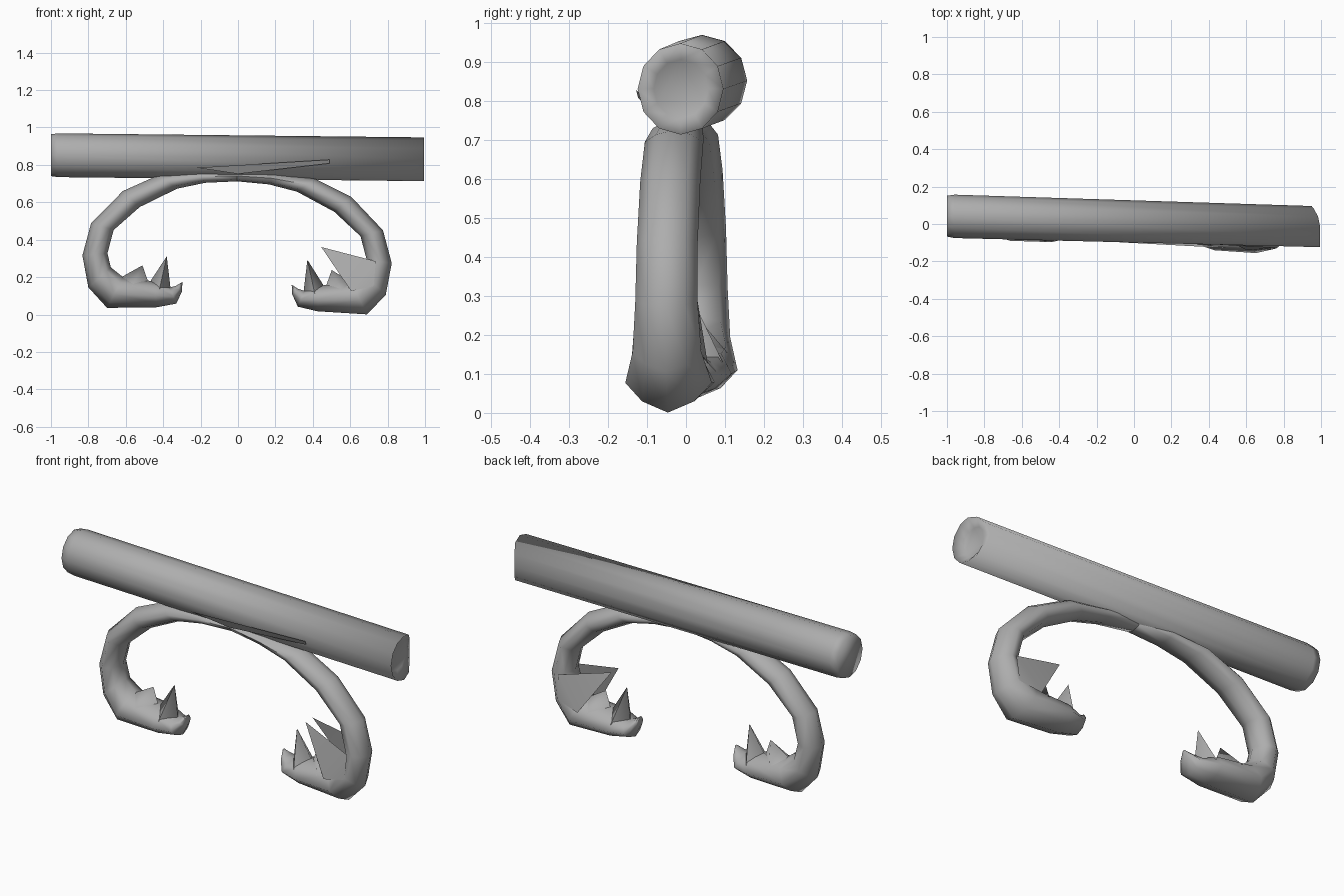
import bpy, math
from mathutils import Vector

if "Cube" in bpy.data.objects:
    bpy.data.objects.remove(bpy.data.objects["Cube"])

grey = bpy.data.materials.new("dark_grey")
grey.diffuse_color = (0.42, 0.42, 0.42, 1)
grey.use_nodes = True
grey.node_tree.nodes["Principled BSDF"].inputs["Base Color"].default_value = grey.diffuse_color


def make(name, verts, faces, angle=40):
    me = bpy.data.meshes.new(name)
    me.from_pydata([tuple(v) for v in verts], [], faces)
    me.materials.append(grey)
    me.update()
    ob = bpy.data.objects.new(name, me)
    bpy.context.collection.objects.link(ob)
    bpy.ops.object.select_all(action='DESELECT')
    ob.select_set(True)
    bpy.context.view_layer.objects.active = ob
    bpy.ops.object.mode_set(mode='EDIT')
    bpy.ops.mesh.select_all(action='SELECT')
    bpy.ops.mesh.normals_make_consistent(inside=False)
    bpy.ops.object.mode_set(mode='OBJECT')
    bpy.ops.object.shade_smooth_by_angle(angle=math.radians(angle))
    return ob


def loft(name, rings, angle=40):
    n = len(rings[0])
    verts = [v for r in rings for v in r]
    faces = [(i * n + j, i * n + (j + 1) % n, (i + 1) * n + (j + 1) % n, (i + 1) * n + j)
             for i in range(len(rings) - 1) for j in range(n)]
    faces += [tuple(range(n)), tuple(range(len(verts) - n, len(verts)))]
    return make(name, verts, faces, angle)


# Slightly tilted pole: softened left end, right end cut back on its rear side
def pole_ring(x, ry, rz, cut=0.0, n=12):
    cy, cz = 0.014 - 0.028 * x, 0.841 - 0.011 * x
    ring = []
    for j in range(n):
        c, s = math.cos(math.tau * j / n), math.sin(math.tau * j / n)
        ring.append((x - cut * max(0, c) ** 2, cy + ry * c, cz + rz * s))
    return ring


loft("pole", [pole_ring(-1, 0.109, 0.112), pole_ring(-0.96, 0.116, 0.117),
              pole_ring(0.995, 0.110, 0.117, 0.045), pole_ring(0.955, 0.07, 0.075)], 180)


# Hanging parts share the tilt of the pole
def place(side, x, y, z):
    px = side * x - 0.005
    return Vector((px, y - 0.012 - 0.05 * px, z - 0.025 * px))


# Sections along one arm: outer x, z, inner x, z, half width
SECTIONS = [
    (0.00, 0.765, 0.00, 0.712, 0.05), (0.20, 0.760, 0.17, 0.70, 0.065),
    (0.42, 0.735, 0.32, 0.665, 0.075), (0.61, 0.645, 0.52, 0.562, 0.077),
    (0.78, 0.470, 0.66, 0.435, 0.078), (0.827, 0.295, 0.693, 0.31, 0.08),
    (0.795, 0.125, 0.675, 0.235, 0.088), (0.695, 0.018, 0.61, 0.185, 0.111),
    (0.43, 0.028, 0.44, 0.165, 0.107), (0.325, 0.05, 0.36, 0.135, 0.08),
    (0.295, 0.115, 0.327, 0.145, 0.045), (0.292, 0.166, 0.297, 0.164, 0.008)]
SHAPE = [(0, 0), (0.17, 0.6), (0.45, 1), (0.82, 0.75),
         (1, 0), (0.82, -0.75), (0.45, -1), (0.17, -0.6)]


def spike(name, side, x0, z0, x1, z1, tip, width):
    # four-sided thorn rising from the palm
    mx, mz = (x0 + x1) / 2, (z0 + z1) / 2
    pts = [(x0, 0, z0), (mx, -width, mz), (x1, 0, z1), (mx, width, mz), (tip[0], 0, tip[1])]
    make(name, [place(side, *p) for p in pts],
         [(0, 1, 2, 3), (0, 1, 4), (1, 2, 4), (2, 3, 4), (3, 0, 4)], 85)


for side, label in ((-1, "left"), (1, "right")):
    rings = [[place(side, ox + (ix - ox) * t, w * s, oz + (iz - oz) * t) for t, s in SHAPE]
             for ox, oz, ix, iz, w in SECTIONS]
    loft(label + "_arm", rings, 85)
    spike(label + "_long_thorn", side, 0.352, 0.10, 0.48, 0.14, (0.376, 0.302), 0.085)
    spike(label + "_short_thorn", side, 0.46, 0.12, 0.66, 0.16, (0.506, 0.25), 0.09)

# Pair of torn flaps on the right hand that meet at a point
for s, label in ((-1, "front"), (1, "back")):
    flap = [(0.742, 0.079 * s, 0.303), (0.45, 0.03 * s, 0.372),
            (0.61, 0.098 * s, 0.14), (0.73, 0.088 * s, 0.17)]
    make(label + "_hand_flap", [place(1, *p) for p in flap], [(0, 1, 2), (0, 2, 3)], 85)

# Thin sliver along the front of the pole
make("pole_sliver", [(-0.22, -0.09, 0.785), (0.49, -0.128, 0.828),
                     (0.49, -0.123, 0.808), (0.0, -0.075, 0.752)], [(0, 1, 2, 3)])
